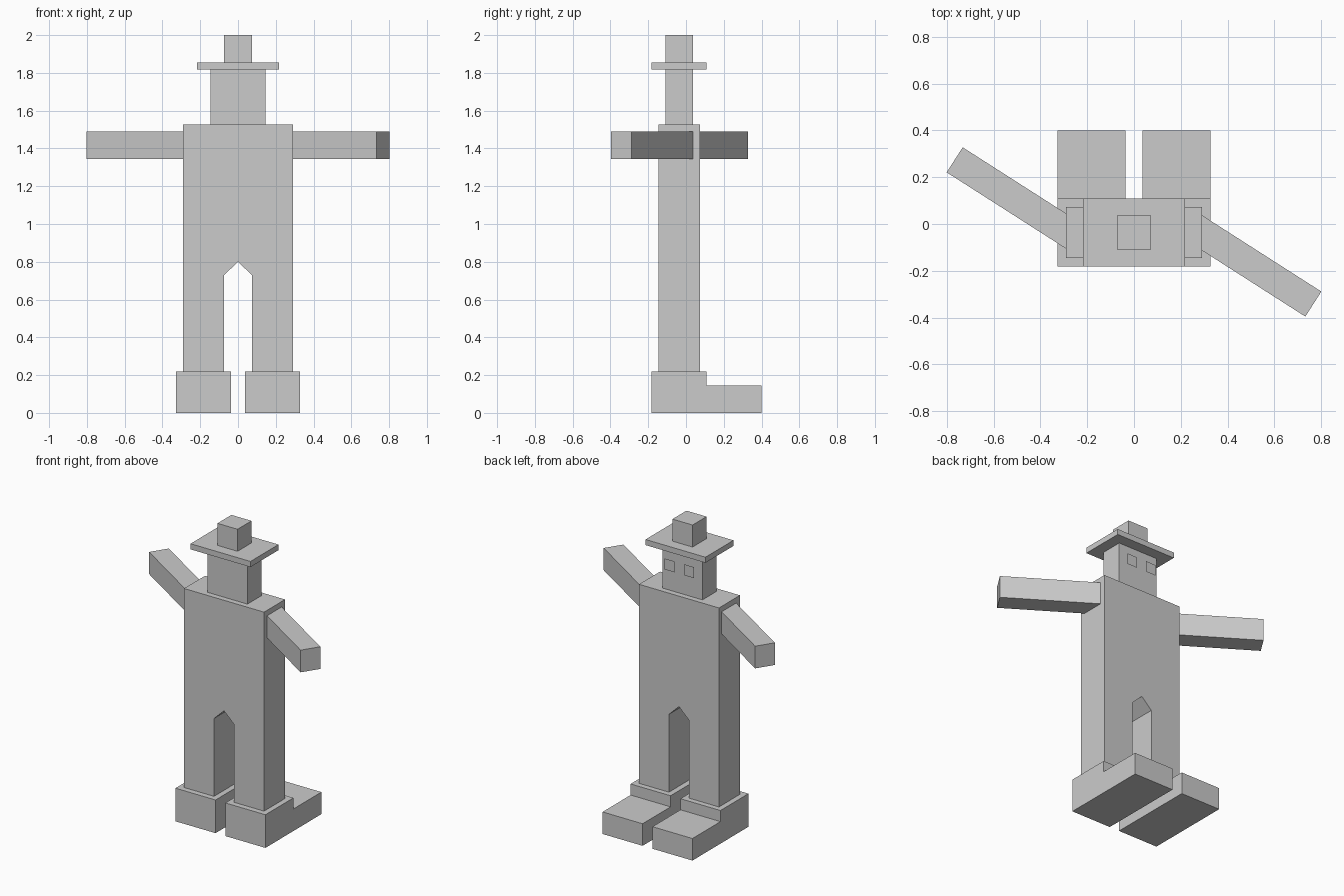
import bpy, bmesh, math
from mathutils import Matrix, Vector

if "Cube" in bpy.data.objects:
    bpy.data.objects.remove(bpy.data.objects["Cube"])


def add_object(name, bm):
    bmesh.ops.recalc_face_normals(bm, faces=bm.faces)
    mesh = bpy.data.meshes.new(name)
    bm.to_mesh(mesh)
    bm.free()
    ob = bpy.data.objects.new(name, mesh)
    bpy.context.collection.objects.link(ob)
    return ob


def box(name, x, y, z, matrix=Matrix()):
    bm = bmesh.new()
    size = Vector((x[1] - x[0], y[1] - y[0], z[1] - z[0]))
    mid = Vector((x[0] + x[1], y[0] + y[1], z[0] + z[1])) / 2
    bmesh.ops.create_cube(bm, size=1, matrix=matrix @ Matrix.Translation(mid) @ Matrix.Diagonal(size).to_4x4())
    return add_object(name, bm)


def prism(name, points, depth):
    # extrude a closed outline of 3D points along a vector
    bm = bmesh.new()
    face = bm.faces.new([bm.verts.new(p) for p in points])
    out = bmesh.ops.extrude_face_region(bm, geom=[face], use_keep_orig=True)
    moved = [g for g in out["geom"] if isinstance(g, bmesh.types.BMVert)]
    bmesh.ops.translate(bm, verts=moved, vec=depth)
    return add_object(name, bm)


# torso and legs in one outline, with a pointed gap between the legs
half = [(0.073, 0.73), (0.073, 0.218), (0.291, 0.218), (0.291, 1.527)]
outline = [(0, 0.80)] + half + [(-x, z) for x, z in reversed(half)]
prism("torso_and_legs", [(x, -0.145, z) for x, z in outline], (0, 0.218, 0))

# head and hat
box("head", (-0.145, 0.145), (-0.109, 0.036), (1.527, 1.818))
box("hat_brim", (-0.218, 0.218), (-0.182, 0.109), (1.818, 1.855))
box("hat_crown", (-0.073, 0.073), (-0.109, 0.036), (1.855, 2.0))

# boots: tall heel block with a lower toe
boot = [(-0.182, 0), (0.40, 0), (0.40, 0.145), (0.109, 0.145), (0.109, 0.218), (-0.182, 0.218)]
for side, x0 in (("left", -0.327), ("right", 0.036)):
    prism(side + "_boot", [(x0, y, z) for y, z in boot], (0.291, 0, 0))

# eyes: flat squares floating just ahead of the face
for side, s in (("left", -1), ("right", 1)):
    bm = bmesh.new()
    corners = ((0.036, 1.673), (0.109, 1.673), (0.109, 1.745), (0.036, 1.745))
    bm.faces.new([bm.verts.new((s * x, 0.07, z)) for x, z in corners])
    add_object(side + "_eye", bm)

# arms: one swung to -y, the other to +y
for side, shoulder, turn in (("right", (0.291, -0.038), -32.6), ("left", (-0.291, -0.03), 180 - 32.6)):
    m = Matrix.Translation((*shoulder, 1.418)) @ Matrix.Rotation(math.radians(turn), 4, 'Z')
    box(side + "_arm", (-0.06, 0.565), (-0.0635, 0.0635), (-0.073, 0.073), m)
